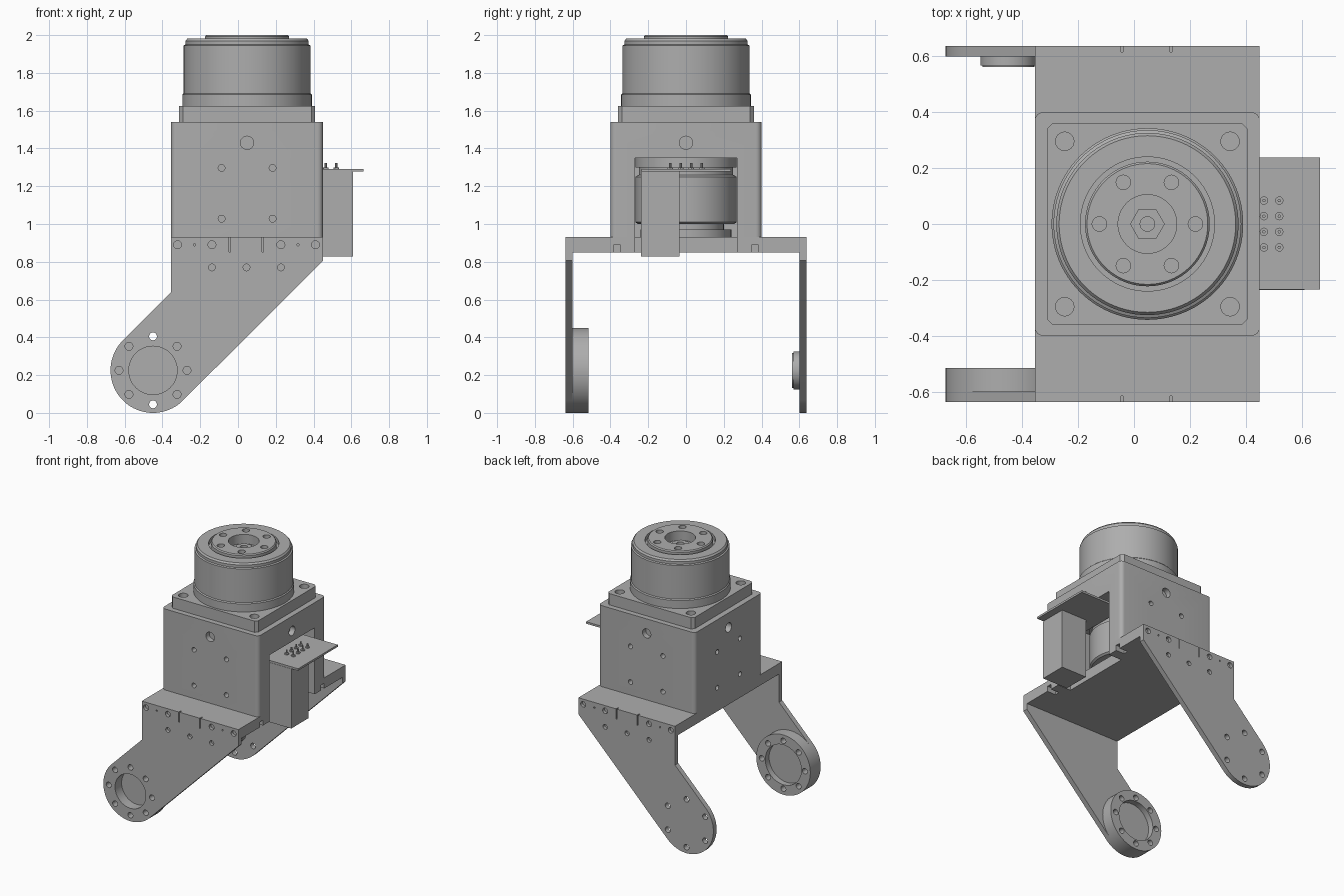
import bpy, bmesh, math
from math import cos, sin, pi, radians

old = bpy.data.objects.get("Cube")
if old:
    bpy.data.objects.remove(old)

GREY = (0.42, 0.42, 0.42, 1)
metal = bpy.data.materials.new("plain grey")
metal.use_nodes = True
metal.diffuse_color = GREY
metal.node_tree.nodes["Principled BSDF"].inputs["Base Color"].default_value = GREY

CX = 0.048           # axis of the motor
PX, PZ = -0.45, 0.225  # pivot of the arms
PLACE = {"x": lambda a, b, h: (h, a, b),
         "y": lambda a, b, h: (a, h, b),
         "z": lambda a, b, h: (a, b, h)}


def circle(a, b, r, n=32, start=0.0, sweep=2 * pi):
    return [(a + r * cos(start + sweep * i / n), b + r * sin(start + sweep * i / n)) for i in range(n)]


def rect(a0, a1, b0, b1):
    return [(a0, b0), (a1, b0), (a1, b1), (a0, b1)]


def rounded(a0, a1, b0, b1, r, n=6):
    pts = []
    for k, (a, b) in enumerate(rect(a0 + r, a1 - r, b0 + r, b1 - r)):
        for i in range(n + 1):
            t = pi + k * pi / 2 + i * pi / 2 / n
            pts.append((a + r * cos(t), b + r * sin(t)))
    return pts


def add_prism(bm, pts, axis, lo, hi):
    put = PLACE[axis]
    low = [bm.verts.new(put(a, b, lo)) for a, b in pts]
    high = [bm.verts.new(put(a, b, hi)) for a, b in pts]
    n = len(pts)
    faces = [bm.faces.new(low), bm.faces.new(high)]
    for i in range(n):
        j = (i + 1) % n
        faces.append(bm.faces.new((low[i], low[j], high[j], high[i])))
    bmesh.ops.recalc_face_normals(bm, faces=faces)


def finish(name, bm):
    mesh = bpy.data.meshes.new(name)
    bm.to_mesh(mesh)
    bm.free()
    mesh.materials.append(metal)
    obj = bpy.data.objects.new(name, mesh)
    bpy.context.collection.objects.link(obj)
    return obj


def solid(name, *prisms):
    bm = bmesh.new()
    for p in prisms:
        add_prism(bm, *p)
    return finish(name, bm)


def lathe(name, profile, x, steps=96):
    bm = bmesh.new()
    verts = [bm.verts.new((x + r, 0, z)) for r, z in profile]
    edges = [bm.edges.new(p) for p in zip(verts, verts[1:])]
    bmesh.ops.spin(bm, geom=verts + edges, cent=(x, 0, 0), axis=(0, 0, 1), angle=2 * pi, steps=steps)
    bmesh.ops.remove_doubles(bm, verts=bm.verts, dist=0.0001)
    bmesh.ops.recalc_face_normals(bm, faces=bm.faces)
    return finish(name, bm)


def carve(obj, *prisms):
    cutter = solid("cutter", *prisms)
    mod = obj.modifiers.new("cut", "BOOLEAN")
    mod.operation, mod.solver, mod.object = "DIFFERENCE", "EXACT", cutter
    bpy.context.view_layer.update()
    mesh = bpy.data.meshes.new_from_object(obj.evaluated_get(bpy.context.evaluated_depsgraph_get()))
    obj.modifiers.clear()
    obj.data = mesh
    bpy.data.objects.remove(cutter)


def bolt_ring(axis, a, b, radius, r, count, start, lo, hi):
    return [(circle(a + radius * cos(start + 2 * pi * i / count),
                    b + radius * sin(start + 2 * pi * i / count), r, 16), axis, lo, hi) for i in range(count)]


# Mounting plate under the body, notched on the cable side
plate = solid("mounting_plate", (rect(-0.355, 0.45, -0.6, 0.6), "z", 0.85, 0.93))
carve(plate, (rect(0.34, 0.6, -0.27, 0.27), "z", 0.8, 1.0),
      *[(rect(s * 0.365 - 0.018, s * 0.365 + 0.018, 0.8, 0.89), "x", 0.38, 0.5) for s in (-1, 1)])

# Arms reaching down to the pivot
arm_outline = [(-0.355, 0.93), (-0.355, PZ + 0.413)]
arm_outline += circle(PX, PZ, 0.225, 40, radians(135), pi)
arm_outline += [(PX + 0.159, PZ - 0.159), (0.45, 0.806), (0.45, 0.93)]
arms = {}
for name, s in (("front_arm", -1), ("back_arm", 1)):
    lo, hi = sorted((s * 0.6, s * 0.638))
    arm = arms[name] = solid(name, (arm_outline, "y", lo, hi))
    out = sorted((s * 0.615, s * 0.7))
    cuts = [(circle(x, 0.89, 0.021, 16), "y", *out) for x in (-0.32, -0.138, 0.227, 0.41)]
    cuts += [(circle(x, 0.77, 0.018, 16), "y", *out) for x in (-0.138, 0.045, 0.227)]
    cuts += [(circle(x, 0.89, 0.006, 8), "y", *out) for x in (-0.23, 0.317)]
    cuts += [(rect(x - 0.004, x + 0.004, 0.853, 0.95), "y", *out) for x in (-0.043, 0.132)]
    carve(arm, *cuts)
carve(arms["front_arm"], (circle(PX, PZ, 0.128, 48), "y", -0.7, -0.5),
      *bolt_ring("y", PX, PZ, 0.18, 0.021, 8, 0, -0.7, -0.5))
carve(arms["back_arm"], *bolt_ring("y", PX, PZ, 0.18, 0.021, 6, pi / 2, 0.5, 0.7))

# Bearing ring on the front arm, pivot boss on the back arm
ring = solid("bearing_ring", (circle(PX, PZ, 0.225, 80), "y", -0.6, -0.515))
carve(ring, (circle(PX, PZ, 0.128, 48), "y", -0.7, -0.56),
      (circle(PX, PZ, 0.15, 48), "y", -0.56, -0.4),
      *bolt_ring("y", PX, PZ, 0.18, 0.021, 8, 0, -0.7, -0.4))
solid("pivot_boss", (circle(PX, PZ, 0.1, 48), "y", 0.568, 0.6),
      (circle(PX, PZ, 0.093, 48), "y", 0.562, 0.568))

# Body shell with an open pocket and holes on every side
body = solid("body_shell", (rounded(-0.355, 0.45, -0.4, 0.4, 0.03), "z", 0.93, 1.54))
holes = [(rect(-0.25, 0.6, -0.27, 0.27), "z", 0.9, 1.35)]
for axis, lo, hi, mid in (("y", -0.5, -0.36, CX), ("y", 0.36, 0.5, CX),
                          ("x", -0.45, -0.31, 0), ("x", 0.41, 0.55, 0)):
    holes.append((circle(mid, 1.43, 0.035, 24), axis, lo, hi))
    if lo < 0.4:
        holes += [(circle(mid + s * 0.135, z, 0.018, 16), axis, lo, hi)
                  for s in (-1, 1) for z in (1.028, 1.297)]
carve(body, *holes)

# Motor inside the pocket
lathe("motor", [(0, 0.93), (0.24, 0.93), (0.24, 0.97), (0.2, 0.97), (0.2, 1.0), (0.255, 1.0),
                (0.268, 1.01), (0.268, 1.25), (0.25, 1.26), (0.25, 1.3), (0.268, 1.3),
                (0.268, 1.35), (0, 1.35)], CX, 64)

# Square flange with corner screw holes
f = 0.36
flange = solid("gear_flange", (rounded(CX - f, CX + f, -f, f, 0.02, 1), "z", 1.54, 1.625))
carve(flange, *[(circle(CX + sx * 0.296, sy * 0.296, 0.033, 24), "z", 1.56, 1.7)
                for sx in (-1, 1) for sy in (-1, 1)])

# Round gear housing with its output hub
housing = lathe("gear_housing", [(0, 1.6), (0.343, 1.6), (0.343, 1.685), (0.336, 1.692),
                                 (0.336, 1.945), (0.326, 1.95), (0.326, 1.97), (0.316, 1.982),
                                 (0.24, 1.982), (0.24, 1.95), (0.223, 1.95), (0.223, 1.992),
                                 (0.216, 2.0), (0.105, 2.0), (0.105, 1.93), (0, 1.93)], CX)
carve(housing, *bolt_ring("z", CX, 0, 0.172, 0.026, 6, 0, 1.94, 2.1))
nut = solid("hub_nut", (circle(CX, 0, 0.062, 6), "z", 1.93, 1.955))
carve(nut, (circle(CX, 0, 0.026, 24), "z", 1.935, 2.0))

# Circuit board, cable connector and contact pins
solid("circuit_board", (rect(0.3, 0.665, -0.235, 0.238), "z", 1.277, 1.292))
solid("cable_connector", (rect(0.4, 0.61, -0.237, -0.035), "z", 0.828, 1.277))
bm = bmesh.new()
for x in (0.465, 0.52):
    for y in (-0.084, -0.028, 0.028, 0.084):
        add_prism(bm, circle(x, y, 0.015, 12), "z", 1.292, 1.3)
        add_prism(bm, circle(x, y, 0.006, 8), "z", 1.3, 1.322)
finish("contact_pins", bm)

# Smooth the round walls and keep the edges crisp
bpy.ops.object.select_all(action="DESELECT")
for obj in bpy.context.collection.objects:
    if obj.type == "MESH" and metal.name in obj.data.materials:
        obj.select_set(True)
        bpy.context.view_layer.objects.active = obj
bpy.ops.object.shade_smooth_by_angle(angle=radians(30))
